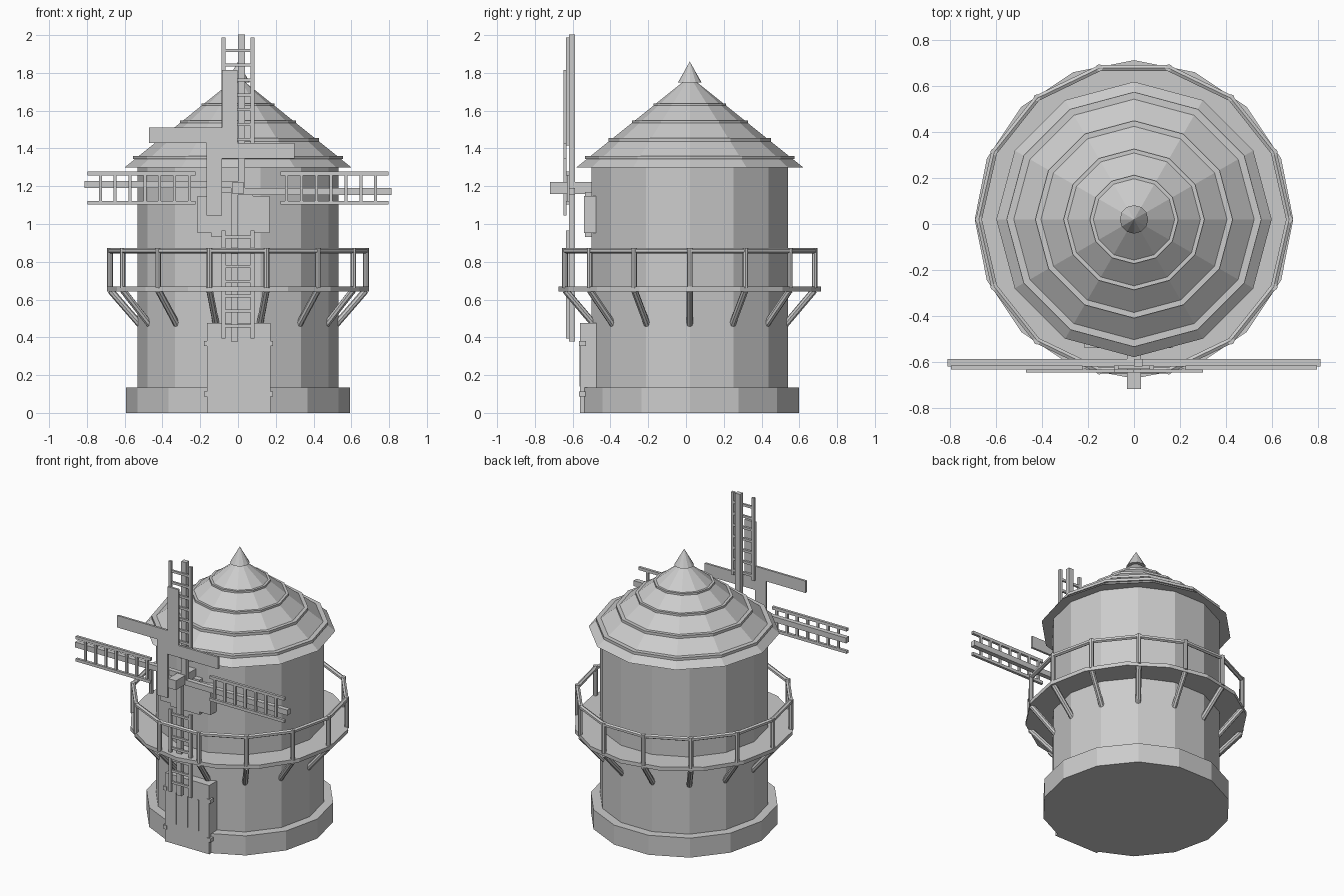
import bpy, bmesh, math
from mathutils import Vector, Matrix

if "Cube" in bpy.data.objects:
    bpy.data.objects.remove(bpy.data.objects["Cube"])

CY = 0.02      # tower axis in y
HUB_Z = 1.19   # sail axle height


def finish(name, bm):
    bmesh.ops.recalc_face_normals(bm, faces=bm.faces)
    me = bpy.data.meshes.new(name)
    bm.to_mesh(me)
    bm.free()
    ob = bpy.data.objects.new(name, me)
    bpy.context.collection.objects.link(ob)
    return ob


def box(bm, x0, x1, y0, y1, z0, z1, mat=Matrix()):
    m = mat @ Matrix.Translation(((x0 + x1) / 2, (y0 + y1) / 2, (z0 + z1) / 2))
    bmesh.ops.create_cube(bm, size=1, matrix=m @ Matrix.Diagonal((x1 - x0, y1 - y0, z1 - z0, 1)))


def drum(bm, n, r0, r1, z0, z1):
    m = Matrix.Translation((0, CY, (z0 + z1) / 2))
    bmesh.ops.create_cone(bm, cap_ends=True, segments=n, radius1=r0, radius2=r1, depth=z1 - z0,
                          matrix=m @ Matrix.Rotation(math.pi / 2, 4, 'Z'))


def rod(bm, a, b, r, n=8):
    a, b = Vector(a), Vector(b)
    d = b - a
    rot = d.to_track_quat('Z', 'Y').to_matrix().to_4x4()
    bmesh.ops.create_cone(bm, cap_ends=True, segments=n, radius1=r, radius2=r, depth=d.length,
                          matrix=Matrix.Translation((a + b) / 2) @ rot)


def polar(r, i, z, n=14):
    t = 2 * math.pi * i / n
    return (r * math.cos(t), CY + r * math.sin(t), z)


def one_drum(name, *args):
    bm = bmesh.new()
    drum(bm, *args)
    finish(name, bm)


# tower body
one_drum("base", 14, 0.592, 0.592, 0, 0.135)
one_drum("tower", 14, 0.533, 0.533, 0.13, 1.305)
one_drum("deck", 16, 0.694, 0.694, 0.642, 0.668)

# roof with raised bands and finial
one_drum("roof", 12, 0.6, 0.03, 1.3, 1.757)
bm = bmesh.new()
for r, z in ((0.555, 1.352), (0.43, 1.447), (0.307, 1.54), (0.193, 1.63)):
    drum(bm, 12, r, r, z - 0.009, z + 0.009)
finish("roof_bands", bm)
one_drum("finial", 12, 0.062, 0.0, 1.75, 1.86)

# balcony posts, rail and struts
posts, rail, struts = bmesh.new(), bmesh.new(), bmesh.new()
for i in range(14):
    rod(posts, polar(0.678, i, 0.66), polar(0.678, i, 0.872), 0.015)
    rod(rail, polar(0.676, i, 0.858), polar(0.676, i + 1, 0.858), 0.015, 6)
    rod(struts, polar(0.675, i, 0.648), polar(0.495, i, 0.44), 0.018)
finish("balcony_posts", posts)
finish("balcony_rail", rail)
finish("balcony_struts", struts)

# axle
bm = bmesh.new()
box(bm, -0.03, 0.03, -0.72, -0.49, HUB_Z - 0.032, HUB_Z + 0.032)
finish("axle", bm)

# four sails: spar plus lattice, turned about the axle
spars, lattice, boards = bmesh.new(), bmesh.new(), bmesh.new()
for k in range(4):
    rot = Matrix.Rotation(k * math.pi / 2, 4, 'Y')
    m = Matrix.Translation((0, 0, HUB_Z)) @ rot
    box(spars, 0.0, 0.037, -0.62, -0.588, 0.0, 0.812, m)
    for x in (-0.077, 0.077):
        box(lattice, x - 0.01, x + 0.01, -0.635, -0.617, 0.225, 0.797, m)
    for j in range(7):
        z = 0.258 + j * 0.0785
        box(lattice, -0.07, 0.07, -0.631, -0.617, z - 0.008, z + 0.008, m)
    # plain boards pinwheel, set off-centre in front
    m = Matrix.Translation((-0.085, 0, 1.43)) @ rot
    box(boards, 0.0, 0.082, -0.648, -0.633, 0.0, 0.385, m)
finish("sail_spars", spars)
finish("sail_lattice", lattice)
finish("sail_boards", boards)

# mounting block behind the axle
bm = bmesh.new()
box(bm, -0.215, 0.168, -0.54, -0.47, 0.953, 1.147)
box(bm, -0.14, 0.08, -0.535, -0.47, 0.93, 1.17)
finish("mounting_block", bm)

# door with plank strips and hinges
bm = bmesh.new()
box(bm, -0.165, 0.172, -0.56, -0.46, 0, 0.475)
finish("door", bm)
bm = bmesh.new()
for x in (-0.083, 0.003, 0.088):
    box(bm, x - 0.005, x + 0.005, -0.563, -0.55, 0.14, 0.355)
finish("door_strips", bm)
bm = bmesh.new()
for x in (-0.165, 0.172):
    for z in (0.1, 0.368):
        box(bm, x - 0.014, x + 0.014, -0.566, -0.53, z - 0.013, z + 0.013)
finish("door_hinges", bm)
